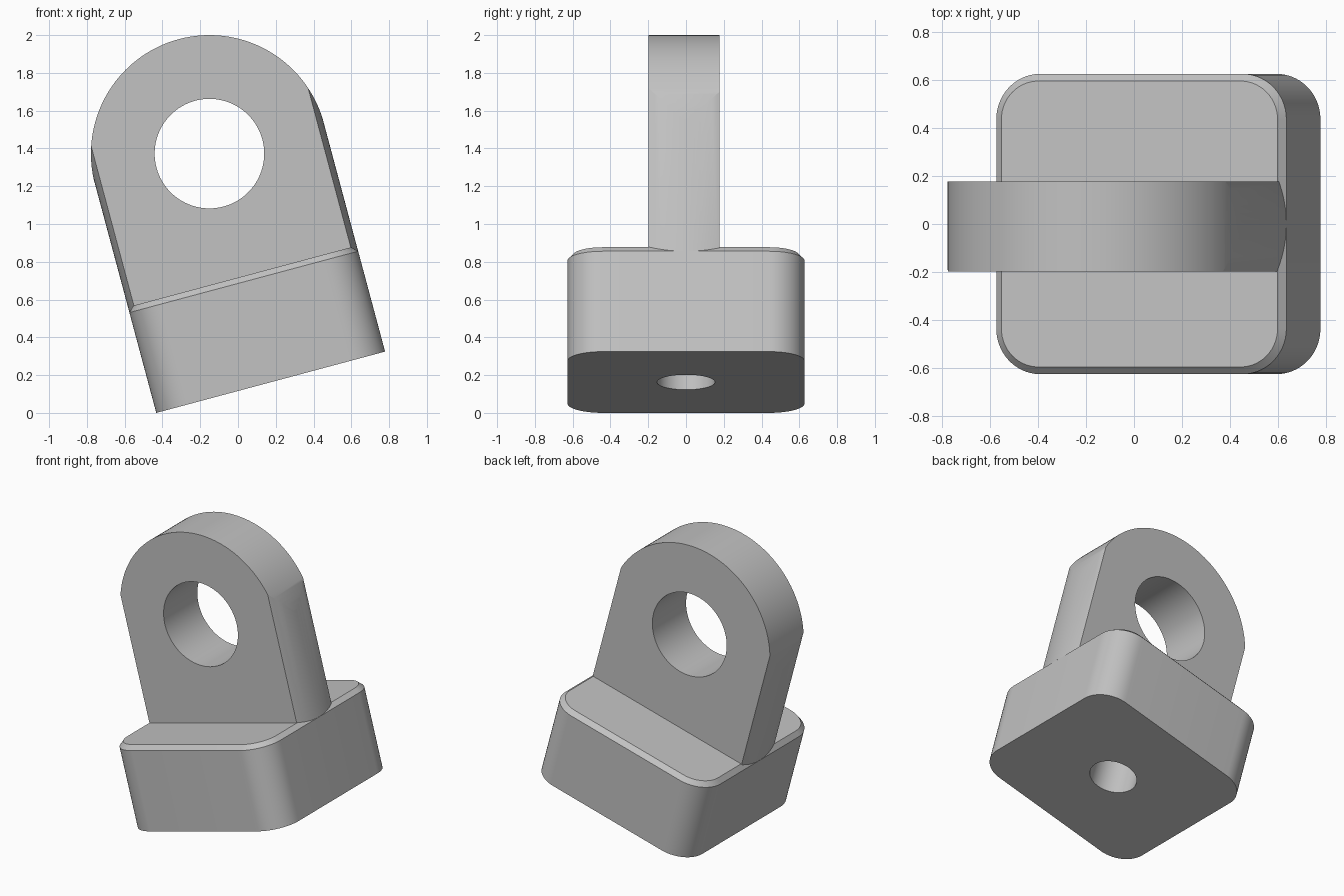
import bpy
import bmesh
from math import sin, cos, pi, radians
from mathutils import Matrix

cube = bpy.data.objects.get("Cube")
if cube:
    bpy.data.objects.remove(cube, do_unlink=True)

R = 0.627            # half width of base, radius of lug
BASE_H = 0.58        # base height
EYE_Z = 1.253        # height of the eye along the tilted axis
TILT = radians(15)
PLACE = Matrix.Translation((0.173, 0, R * sin(TILT))) @ Matrix.Rotation(-TILT, 4, 'Y')

grey = bpy.data.materials.new("plain grey")
grey.use_nodes = True
colour = (0.54, 0.54, 0.54, 1)
grey.diffuse_color = colour
grey.node_tree.nodes["Principled BSDF"].inputs["Base Color"].default_value = colour


def make_object(name, bm):
    bmesh.ops.recalc_face_normals(bm, faces=bm.faces)
    mesh = bpy.data.meshes.new(name)
    bm.to_mesh(mesh)
    bm.free()
    mesh.materials.append(grey)
    obj = bpy.data.objects.new(name, mesh)
    bpy.context.collection.objects.link(obj)
    return obj


def cylinder(name, radius, depth, matrix, sides=96):
    bm = bmesh.new()
    bmesh.ops.create_cone(bm, cap_ends=True, segments=sides, radius1=radius,
                          radius2=radius, depth=depth, matrix=matrix)
    return make_object(name, bm)


def select_only(obj):
    bpy.ops.object.select_all(action='DESELECT')
    obj.select_set(True)
    bpy.context.view_layer.objects.active = obj


def boolean(obj, cutter, operation):
    select_only(obj)
    mod = obj.modifiers.new("cut", 'BOOLEAN')
    mod.operation = operation
    mod.solver = 'EXACT'
    mod.object = cutter
    bpy.ops.object.modifier_apply(modifier=mod.name)
    bpy.data.objects.remove(cutter, do_unlink=True)


# Base block: rounded upright edges, chamfered top rim
bm = bmesh.new()
bmesh.ops.create_cube(bm, size=1, matrix=Matrix.Translation((0, 0, BASE_H / 2))
                      @ Matrix.Diagonal((2 * R, 2 * R, BASE_H, 1)))
upright = [e for e in bm.edges if abs(e.verts[0].co.z - e.verts[1].co.z) > 0.1]
bmesh.ops.bevel(bm, geom=upright, offset=0.19, segments=14, profile=0.5, affect='EDGES')
rim = [e for e in bm.edges if all(v.co.z > BASE_H - 0.001 for v in e.verts)]
bmesh.ops.bevel(bm, geom=rim, offset=0.03, segments=1, affect='EDGES')
base = make_object("base_block", bm)

# Blind bolt hole in the underside
boolean(base, cylinder("bolt_hole", 0.153, 1.0, Matrix.Identity(4)), 'DIFFERENCE')

# Lug: arched slab
bm = bmesh.new()
outer, steps, front, back = R + 0.0003, 72, -0.199, 0.177
profile = [(-outer, BASE_H - 0.029), (outer, BASE_H - 0.029)]
profile += [(outer * cos(pi * i / steps), EYE_Z + outer * sin(pi * i / steps))
            for i in range(steps + 1)]
face = bm.faces.new([bm.verts.new((x, front, z)) for x, z in profile])
extruded = bmesh.ops.extrude_face_region(bm, geom=[face])["geom"]
bmesh.ops.translate(bm, vec=(0, back - front, 0),
                    verts=[v for v in extruded if isinstance(v, bmesh.types.BMVert)])
lug = make_object("lug", bm)

# Lug sides follow an upright cylinder
turn = Matrix.Translation((0, 0, 1)) @ Matrix.Rotation(pi / 128, 4, 'Z')
boolean(lug, cylinder("lug_turning", R, 4, turn, 128), 'INTERSECT')

# Eye through the lug
across = Matrix.Translation((0, 0, EYE_Z)) @ Matrix.Rotation(pi / 2, 4, 'X')
boolean(lug, cylinder("eye_hole", 0.29, 2, across), 'DIFFERENCE')

# Tilt into place and shade
for obj in (base, lug):
    obj.data.transform(PLACE)
    select_only(obj)
    bpy.ops.object.shade_smooth_by_angle(angle=radians(20))
